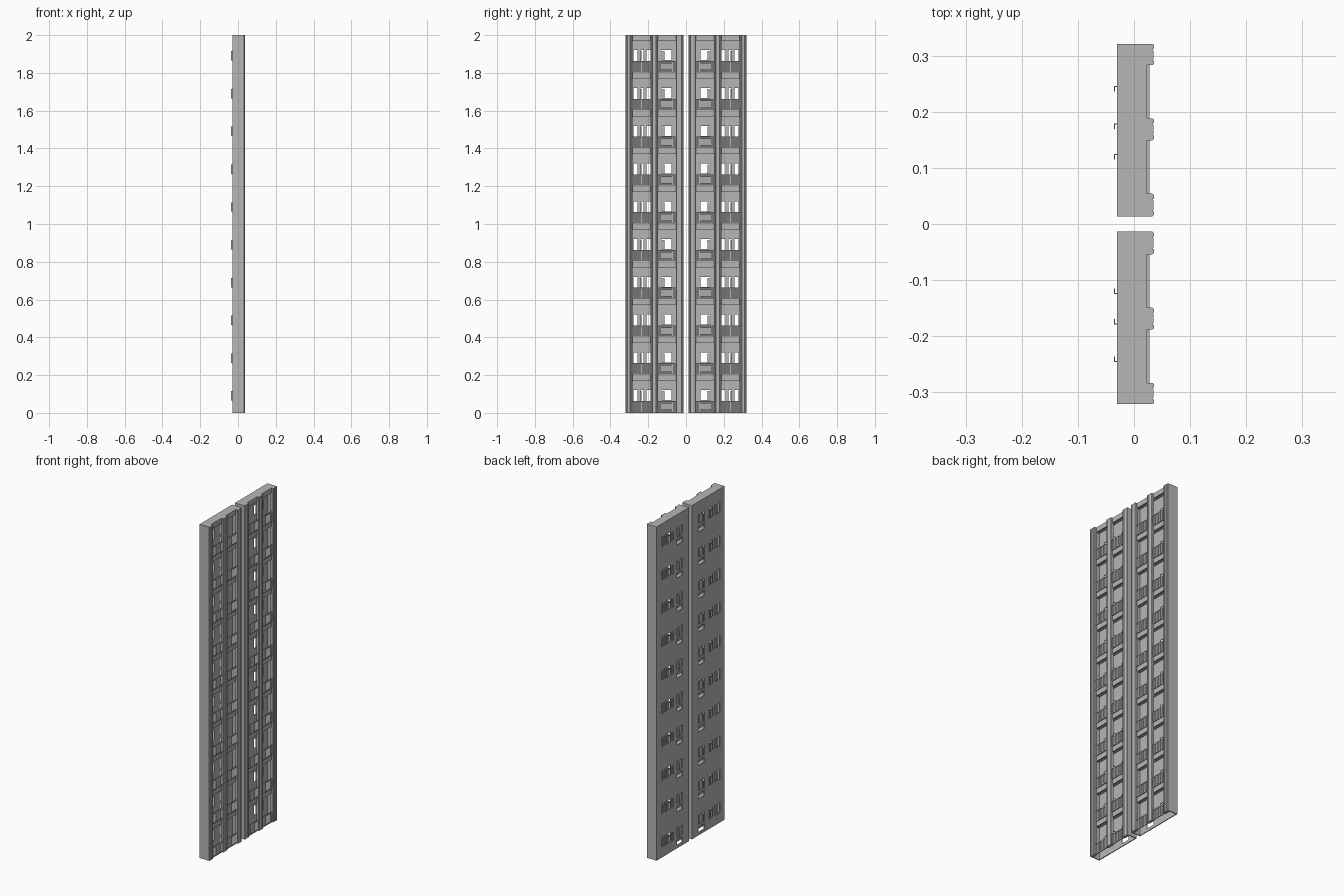
import bpy, bmesh

cube = bpy.data.objects.get("Cube")
if cube:
    bpy.data.objects.remove(cube, do_unlink=True)

FLOORS, STOREY = 10, 0.2
Y_IN, Y_OUT = 0.0135, 0.321
BACK, FRONT = -0.03, 0.023
BAYS = [(0.054, 0.149), (0.188, 0.283)]

concrete = bpy.data.materials.new("grey concrete")
concrete.use_nodes = True
grey = (0.47, 0.47, 0.47, 1)
concrete.diffuse_color = grey
concrete.node_tree.nodes["Principled BSDF"].inputs["Base Color"].default_value = grey


def add_box(bm, x, y, z):
    verts = bmesh.ops.create_cube(bm, size=1)["verts"]
    for v in verts:
        for i, (lo, hi) in enumerate((x, y, z)):
            v.co[i] = (lo + hi) / 2 + v.co[i] * (hi - lo)


def finish(name, bm, per_storey=True, thickness=0):
    """Make the object, repeat it up the storeys and mirror it to the other block."""
    mesh = bpy.data.meshes.new(name)
    bm.to_mesh(mesh)
    bm.free()
    mesh.materials.append(concrete)
    obj = bpy.data.objects.new(name, mesh)
    bpy.context.collection.objects.link(obj)
    if per_storey:
        arr = obj.modifiers.new("storeys", "ARRAY")
        arr.count = FLOORS
        arr.use_relative_offset = False
        arr.use_constant_offset = True
        arr.constant_offset_displace = (0, 0, STOREY)
        arr.use_merge_vertices = thickness > 0
        arr.merge_threshold = 0.0005
    if thickness:
        solid = obj.modifiers.new("thickness", "SOLIDIFY")
        solid.thickness = thickness
        solid.offset = -1
    mirror = obj.modifiers.new("other_block", "MIRROR")
    mirror.use_axis = (False, True, False)
    mirror.use_mirror_merge = False
    return obj


# Rear wall with window openings and a low vent opening
big_window = (0.077, 0.13)
narrow_windows = [(0.188, 0.209), (0.225, 0.24), (0.256, 0.277)]
holes = [(big_window, (0.067, 0.12)), (big_window, (0.018, 0.05))]
holes += [(n, (0.062, 0.12)) for n in narrow_windows]
ys = sorted({Y_IN, Y_OUT} | {v for h in holes for v in h[0]})
zs = sorted({0, STOREY} | {v for h in holes for v in h[1]})
bm = bmesh.new()
grid = [[bm.verts.new((BACK, y, z)) for z in zs] for y in ys]
for i in range(len(ys) - 1):
    for j in range(len(zs) - 1):
        cy, cz = (ys[i] + ys[i + 1]) / 2, (zs[j] + zs[j + 1]) / 2
        if any(a < cy < b and c < cz < d for (a, b), (c, d) in holes):
            continue
        bm.faces.new((grid[i][j], grid[i][j + 1], grid[i + 1][j + 1], grid[i + 1][j]))
finish("rear_wall", bm, thickness=0.005)

# End walls
bm = bmesh.new()
top = FLOORS * STOREY
for y in ((Y_IN, Y_IN + 0.005), (Y_OUT - 0.005, Y_OUT)):
    add_box(bm, (BACK + 0.005, FRONT), y, (0, top))
finish("end_walls", bm, per_storey=False)

# Floor slabs, one on top of each storey
bm = bmesh.new()
add_box(bm, (BACK + 0.005, FRONT - 0.001), (Y_IN + 0.005, Y_OUT - 0.005), (0.194, STOREY))
finish("floor_slabs", bm)

# Beams over the loggia openings
bm = bmesh.new()
for bay in BAYS:
    add_box(bm, (FRONT - 0.006, FRONT), bay, (0.17, STOREY))
finish("loggia_beams", bm)

# Grooved pilasters, extruded from a plan outline
bm = bmesh.new()
half = [(1, 0.018), (1, 0.033), (0.85, 0.036), (0.6, 0.036), (0.5, 0.033), (0.35, 0.035)]
outline = half + [(-t, x) for t, x in reversed(half)]
for y0, y1 in ((Y_IN, BAYS[0][0]), (BAYS[0][1], BAYS[1][0]), (BAYS[1][1], Y_OUT)):
    mid, w = (y0 + y1) / 2, (y1 - y0) / 2
    face = bm.faces.new([bm.verts.new((x, mid + t * w, 0)) for t, x in outline])
    up = bmesh.ops.extrude_face_region(bm, geom=[face])["geom"]
    bmesh.ops.translate(bm, vec=(0, 0, top),
                        verts=[v for v in up if isinstance(v, bmesh.types.BMVert)])
bmesh.ops.recalc_face_normals(bm, faces=bm.faces)
finish("pilasters", bm, per_storey=False)

# Balcony railings of close-set bars
bm = bmesh.new()
for y0, y1 in BAYS:
    for z in ((0.0, 0.006), (0.058, 0.063)):
        add_box(bm, (0.023, 0.028), (y0, y1), z)
    n = 19
    step = (y1 - y0) / n
    for k in range(n):
        y = y0 + (k + 0.5) * step
        add_box(bm, (0.0245, 0.027), (y - 0.0012, y + 0.0012), (0.006, 0.058))
finish("balcony_railings", bm)

# Angled brackets on the rear wall
bm = bmesh.new()
for y in (0.12, 0.174, 0.241):
    add_box(bm, (-0.036, BACK), (y + 0.003, y + 0.005), (0.065, 0.115))
    add_box(bm, (-0.036, -0.034), (y - 0.005, y + 0.003), (0.065, 0.115))
finish("rear_brackets", bm)
